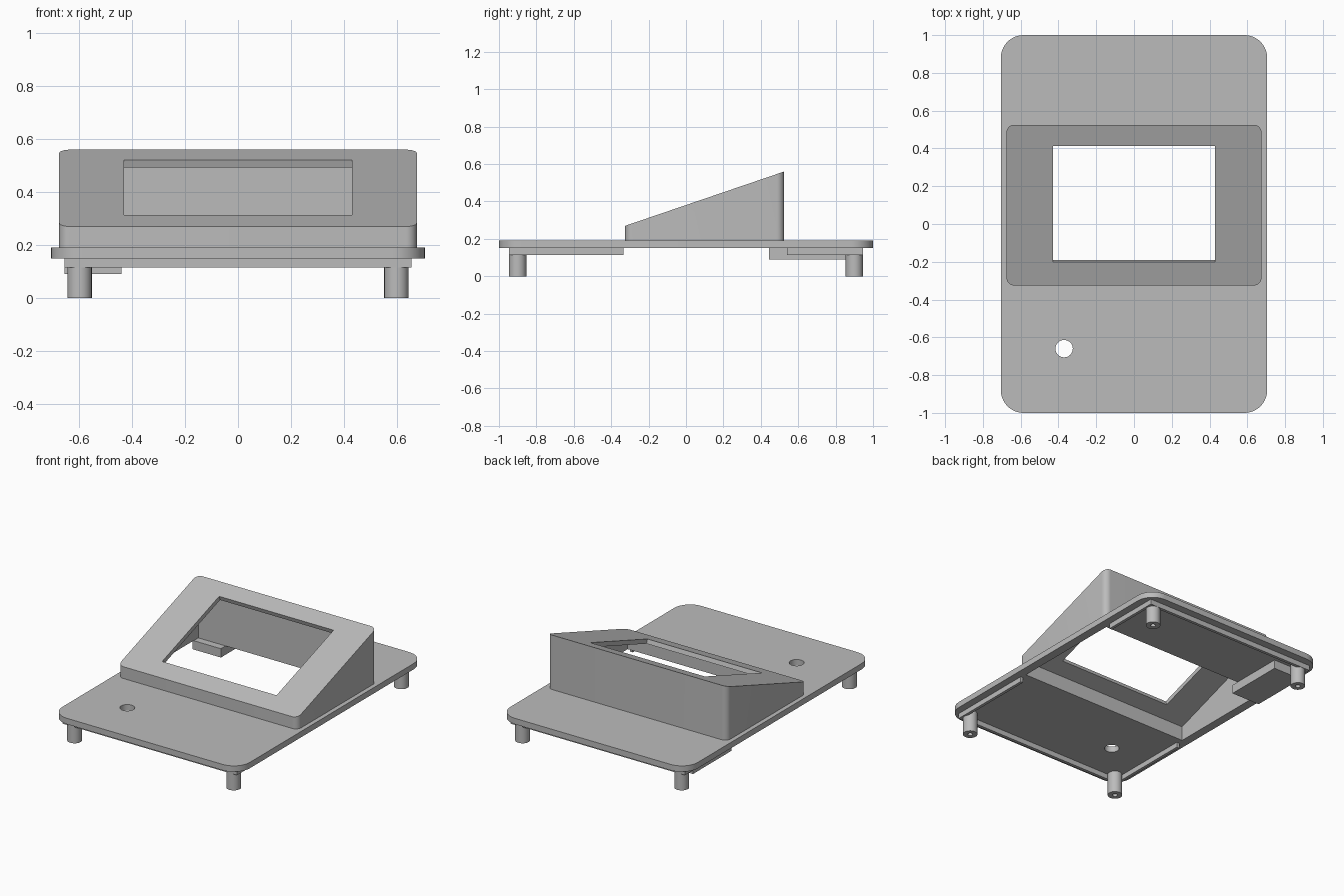
import bpy, bmesh, math
from mathutils import Matrix

cube = bpy.data.objects.get("Cube")
if cube:
    bpy.data.objects.remove(cube, do_unlink=True)

grey = bpy.data.materials.new("grey plastic")
grey.use_nodes = True
grey.diffuse_color = (0.5, 0.5, 0.5, 1)
grey.node_tree.nodes["Principled BSDF"].inputs["Base Color"].default_value = (0.5, 0.5, 0.5, 1)

HX, Y0, Y1 = 0.675, -0.325, 0.525      # hood footprint
SLOPE = (0.56 - 0.27) / (Y1 - Y0)
TILT = math.atan(SLOPE)
WALL = 0.03
UNDER, TOP = 0.15, 0.19                # plate faces


def hood_z(y):
    return 0.27 + (y - Y0) * SLOPE


def finish(name, bm):
    bmesh.ops.recalc_face_normals(bm, faces=bm.faces[:])
    mesh = bpy.data.meshes.new(name)
    bm.to_mesh(mesh)
    bm.free()
    obj = bpy.data.objects.new(name, mesh)
    mesh.materials.append(grey)
    bpy.context.collection.objects.link(obj)
    return obj


def prism(name, x0, x1, y0, y1, z0, z1, radius=0, steps=10):
    """Upright block with rounded corners; z1 may be a function of y."""
    pts = []
    corners = [(x1, y1, -1, -1), (x0, y1, 1, -1), (x0, y0, 1, 1), (x1, y0, -1, 1)]
    for i, (x, y, sx, sy) in enumerate(corners):
        for k in range(steps + 1 if radius else 1):
            a = math.pi / 2 * (i + k / steps)
            pts.append((x + sx * radius + radius * math.cos(a),
                        y + sy * radius + radius * math.sin(a)) if radius else (x, y))
    top = z1 if callable(z1) else lambda y: z1
    bm = bmesh.new()
    low = [bm.verts.new((x, y, z0)) for x, y in pts]
    high = [bm.verts.new((x, y, top(y))) for x, y in pts]
    bm.faces.new(low[::-1])
    bm.faces.new(high)
    for i in range(len(pts)):
        j = (i + 1) % len(pts)
        bm.faces.new((low[i], low[j], high[j], high[i]))
    return finish(name, bm)


def cylinder(name, x, y, z0, z1, radius):
    bm = bmesh.new()
    bmesh.ops.create_cone(bm, cap_ends=True, segments=32, radius1=radius, radius2=radius,
                          depth=z1 - z0, matrix=Matrix.Translation((x, y, (z0 + z1) / 2)))
    return finish(name, bm)


def cut(obj, cutter):
    mod = obj.modifiers.new("cut", 'BOOLEAN')
    mod.operation, mod.solver, mod.object = 'DIFFERENCE', 'EXACT', cutter
    with bpy.context.temp_override(object=obj, active_object=obj, selected_objects=[obj]):
        bpy.ops.object.modifier_apply(modifier=mod.name)
    bpy.data.objects.remove(cutter, do_unlink=True)


def smooth(obj):
    bpy.ops.object.select_all(action='DESELECT')
    obj.select_set(True)
    bpy.context.view_layer.objects.active = obj
    bpy.ops.object.shade_smooth_by_angle(angle=math.radians(30))


def cavity(z0, z1):
    return prism("cavity_cutter", -HX + WALL, HX - WALL, Y0 + WALL, Y1 - WALL, z0, z1)


# Base plate, open below the hood, with a round button hole
plate = prism("base_plate", -0.705, 0.705, -1, 1, UNDER, TOP, 0.12)
cut(plate, cavity(0.1, 0.3))
cut(plate, cylinder("hole_cutter", -0.37, -0.66, 0.1, 0.3, 0.046))
smooth(plate)

# Wedge hood, hollow, with a display window cut square to its slope
hood = prism("display_hood", -HX, HX, Y0, Y1, TOP, hood_z, 0.04)
cut(hood, cavity(0.1, lambda y: hood_z(y) - WALL / math.cos(TILT)))
win_y0, win_y1 = -0.2, 0.412
mid = (win_y0 + win_y1) / 2
length = (win_y1 - win_y0) / math.cos(TILT)
window = prism("window_cutter", -0.43, 0.43, -length / 2, length / 2, -0.06, 0.06)
window.data.transform(Matrix.Translation((0, mid, hood_z(mid))) @ Matrix.Rotation(TILT, 4, 'X'))
cut(hood, window)
smooth(hood)

# Four legs with screw holes
for sx, side in ((1, "left"), (-1, "right")):
    for sy, end in ((-1, "front"), (1, "back")):
        x, y = sx * 0.598, sy * 0.9
        leg = cylinder(f"{end}_{side}_leg", x, y, 0, UNDER, 0.046)
        cut(leg, cylinder("screw_cutter", x, y, -0.05, 0.12, 0.016))
        smooth(leg)

# Thin locating rails under the plate, a U at each end
RX, RY, RT, RZ = 0.655, 0.947, 0.02, 0.115
for end, y0, y1 in (("front", -RY, -0.335), ("back", 0.54, RY)):
    rail = prism(f"{end}_rail", -RX, RX, y0, y1, RZ, UNDER)
    inner = (y0 + RT, y1 + 0.1) if end == "front" else (y0 - 0.1, y1 - RT)
    cut(rail, prism("rail_cutter", -RX + RT, RX - RT, *inner, 0.05, 0.2))

# Solid block under the back right corner
prism("support_block", -RX, -0.44, 0.445, 0.86, 0.09, UNDER)
